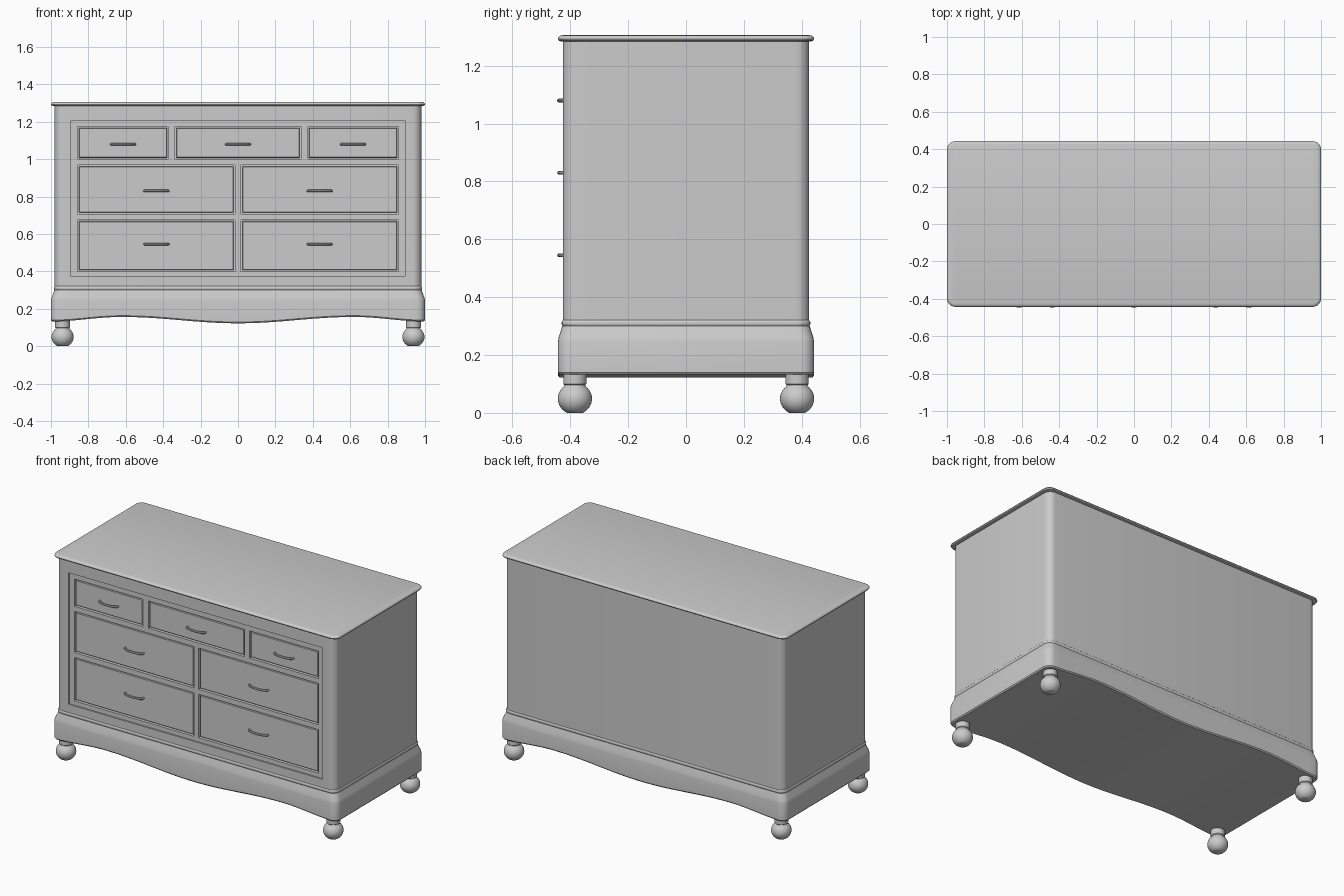
import bpy, bmesh, math
from math import cos, sin, pi

if "Cube" in bpy.data.objects:
    bpy.data.objects.remove(bpy.data.objects["Cube"])


def finish(name, bm, smooth=True):
    bmesh.ops.recalc_face_normals(bm, faces=bm.faces)
    me = bpy.data.meshes.new(name)
    bm.to_mesh(me)
    bm.free()
    ob = bpy.data.objects.new(name, me)
    bpy.context.collection.objects.link(ob)
    if smooth:
        shade(ob)
    return ob


def shade(ob):
    bpy.ops.object.select_all(action='DESELECT')
    ob.select_set(True)
    bpy.context.view_layer.objects.active = ob
    bpy.ops.object.shade_smooth_by_angle(angle=math.radians(35))


def loft(name, rings, nx=1):
    """Stack rounded rectangles (half x, half y, radius, z); z may be a function of x."""
    bm = bmesh.new()
    loops = []
    for hx, hy, r, z in rings:
        front = [(-hx + r - r * cos(a), -hy + r - r * sin(a)) for a in [i * pi / 12 for i in range(7)]]
        front += [(-hx + r + (2 * hx - 2 * r) * i / nx, -hy) for i in range(1, nx)]
        front += [(hx - r + r * sin(a), -hy + r - r * cos(a)) for a in [i * pi / 12 for i in range(7)]]
        outline = front + [(x, -y) for x, y in reversed(front)]
        loops.append([bm.verts.new((x, y, z(x) if callable(z) else z)) for x, y in outline])
    n = len(loops[0])
    for a, b in zip(loops, loops[1:]):
        for i in range(n):
            j = (i + 1) % n
            bm.faces.new((a[i], a[j], b[j], b[i]))
    for lp in (loops[0], loops[-1]):
        for i in range(n // 2 - 1):
            bm.faces.new((lp[i], lp[i + 1], lp[n - 2 - i], lp[n - 1 - i]))
    return finish(name, bm)


def panel(name, x0, x1, z0, z1, y0, y1, bevel=0.0):
    """Box whose front face (at y0) is inset by bevel; negative bevel flares it."""
    bm = bmesh.new()
    v = []
    for y, k in ((y0, bevel), (y0 + abs(bevel), 0), (y1, 0)):
        v.append([bm.verts.new(p) for p in ((x0 + k, y, z0 + k), (x1 - k, y, z0 + k),
                                            (x1 - k, y, z1 - k), (x0 + k, y, z1 - k))])
        if bevel == 0 and len(v) == 1:
            y0 = y0
    bm.faces.new(v[0])
    bm.faces.new(v[2])
    for a, b in zip(v, v[1:]):
        for i in range(4):
            j = (i + 1) % 4
            bm.faces.new((a[i], a[j], b[j], b[i]))
    bmesh.ops.remove_doubles(bm, verts=bm.verts, dist=1e-5)
    return finish(name, bm, False)


def lathe(name, profile, x, y, seg=32):
    bm = bmesh.new()
    vs = [bm.verts.new((r, 0, z)) for r, z in profile]
    es = [bm.edges.new(p) for p in zip(vs, vs[1:])]
    bmesh.ops.spin(bm, geom=vs + es, axis=(0, 0, 1), cent=(0, 0, 0), steps=seg, angle=2 * pi)
    bmesh.ops.remove_doubles(bm, verts=bm.verts, dist=1e-5)
    ob = finish(name, bm)
    ob.location = (x, y, 0)
    return ob


def cut(ob, cutter):
    m = ob.modifiers.new("cut", 'BOOLEAN')
    m.operation, m.solver, m.object = 'DIFFERENCE', 'EXACT', cutter
    bpy.context.view_layer.objects.active = ob
    bpy.ops.object.modifier_apply(modifier=m.name)
    bpy.data.objects.remove(cutter)


def handle(name, x, y, z):
    """Bowed pull with a round bar."""
    cu = bpy.data.curves.new(name, 'CURVE')
    cu.dimensions, cu.bevel_depth, cu.bevel_resolution = '3D', 0.0065, 3
    cu.use_fill_caps = True
    pts = [(0.064 * -cos(t), -0.026 * sin(t) ** 0.8) for t in [i * pi / 16 for i in range(17)]]
    pts = [(-0.064, 0.006)] + [(px, py if abs(py) > 1e-4 else 0) for px, py in pts[1:-1]] + [(0.064, 0.006)]
    sp = cu.splines.new('POLY')
    sp.points.add(len(pts) - 1)
    for p, (px, py) in zip(sp.points, pts):
        p.co = (px, py, 0, 1)
    ob = bpy.data.objects.new(name, cu)
    bpy.context.collection.objects.link(ob)
    ob.location = (x, y, z)
    bpy.ops.object.select_all(action='DESELECT')
    ob.select_set(True)
    bpy.context.view_layer.objects.active = ob
    bpy.ops.object.convert(target='MESH')
    shade(bpy.context.view_layer.objects.active)


# scalloped lower edge of the plinth
def wave(x):
    x = abs(x)
    if x < 0.62:
        return 0.139 - 0.017 * cos(pi * x / 0.62)
    return 0.144 + 0.012 * cos(pi * (x - 0.62) / 0.38)


# carcass, moulding, plinth and top
body = loft("body", [(0.98, 0.426, 0.045, 0.29), (0.98, 0.426, 0.045, 1.29)])
loft("waist_moulding", [(0.98 + 0.006 * cos(a) - 0.002, 0.426 + 0.006 * cos(a) - 0.002, 0.045, 0.31 + 0.011 * sin(a))
                        for a in [-pi / 2 + i * pi / 8 for i in range(9)]])
loft("plinth", [(0.994, 0.437, 0.04, wave),
                (1.0, 0.443, 0.045, lambda x: wave(x) + 0.007),
                (1.0, 0.443, 0.045, 0.245), (0.996, 0.440, 0.045, 0.262),
                (0.985, 0.431, 0.045, 0.29), (0.982, 0.428, 0.045, 0.301)], nx=48)
loft("top", [(0.988, 0.431, 0.04, 1.284), (0.997, 0.440, 0.045, 1.287), (1.0, 0.443, 0.045, 1.293),
             (0.998, 0.441, 0.045, 1.299), (0.992, 0.435, 0.04, 1.304), (0.982, 0.425, 0.035, 1.306)])

# drawers: x0, x1, z0, z1, handle height
half = [(0.016, 0.857, 0.707, 0.968, 0.83), (0.016, 0.857, 0.40, 0.675, 0.545), (0.373, 0.857, 1.0, 1.173, 1.08)]
drawers = half + [(-b, -a, c, d, h) for a, b, c, d, h in half] + [(-0.337, 0.337, 1.0, 1.173, 1.08)]

# recessed face frame with drawer openings
FRAME, FACE = -0.417, -0.413
cut(body, panel("frame_cutter", -0.892, 0.892, 0.373, 1.207, -0.5, FRAME))
for i, (a, b, c, d, h) in enumerate(drawers):
    cut(body, panel("drawer_cutter", a, b, c, d, -0.5, -0.395))
    g = 0.007
    panel(f"drawer_{i + 1}", a + g, b - g, c + g, d - g, FACE, -0.39, 0.003)
    handle(f"handle_{i + 1}", (a + b) / 2, FACE, h)
shade(body)

# bun feet with necks
ball = [(0.059 * cos(t), 0.049 + 0.055 * sin(t)) for t in [-1.1 + i * 1.95 / 14 for i in range(15)]]
profile = [(0, 0)] + ball + [(0.036, 0.096), (0.04, 0.1), (0.04, 0.15), (0, 0.15)]
for sx, nx in ((-1, "left"), (1, "right")):
    for sy, ny in ((-1, "front"), (1, "back")):
        lathe(f"{ny}_{nx}_foot", profile, sx * 0.938, sy * 0.384)
